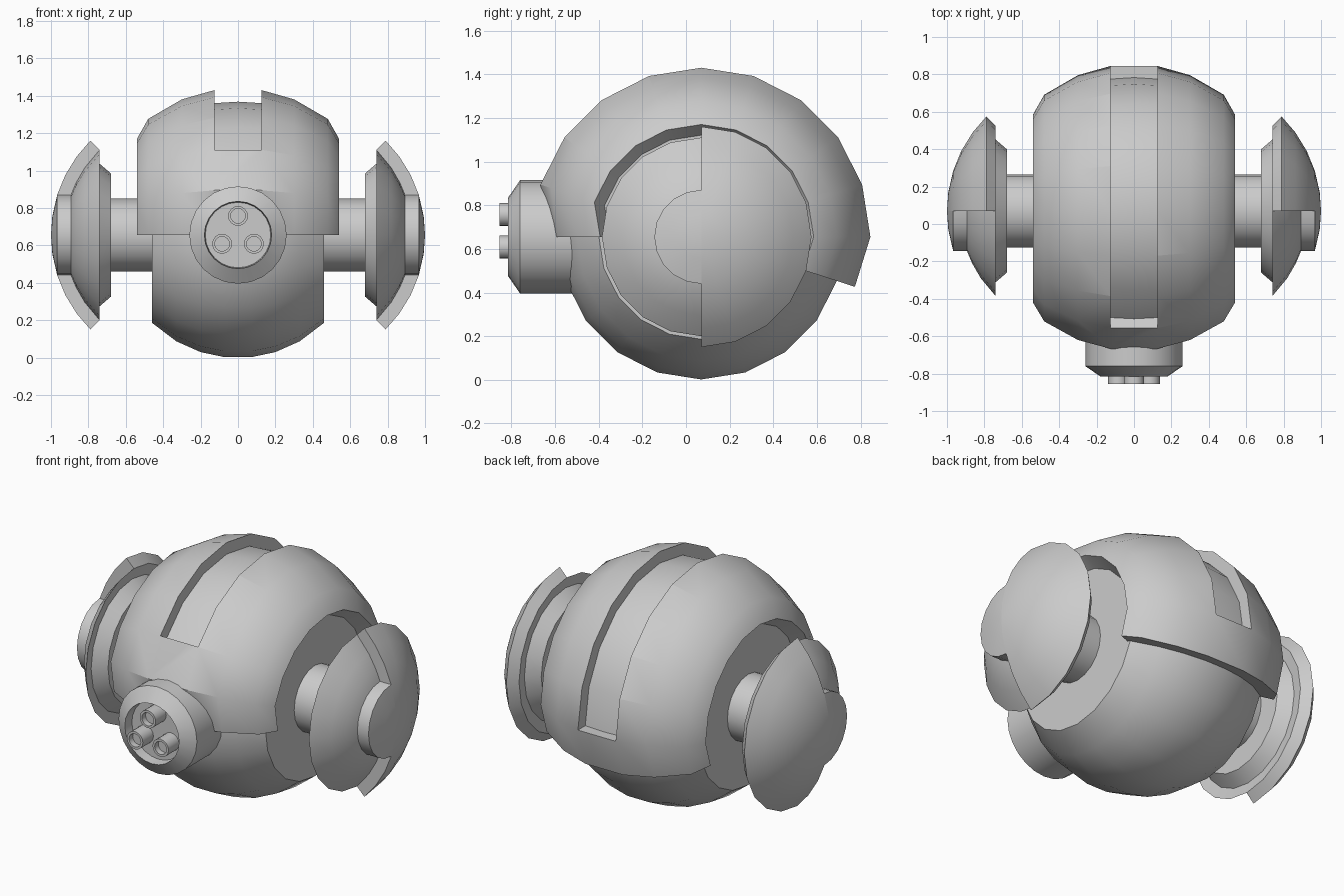
import bpy
import bmesh
from math import cos, sin, radians, sqrt
from mathutils import Vector

cube = bpy.data.objects.get("Cube")
if cube:
    bpy.data.objects.remove(cube, do_unlink=True)

grey = bpy.data.materials.new("plain_grey")
grey.use_nodes = True
GREY = (0.6, 0.6, 0.6, 1)
grey.diffuse_color = GREY
grey.node_tree.nodes["Principled BSDF"].inputs["Base Color"].default_value = GREY

CENTRE = Vector((0, 0.07, 0.655))


def smooth(obj, angle=35):
    bpy.ops.object.select_all(action='DESELECT')
    obj.select_set(True)
    bpy.context.view_layer.objects.active = obj
    bpy.ops.object.shade_smooth_by_angle(angle=radians(angle))


def lathe(name, profile, axis='X', centre=CENTRE, start=0, step=18, count=20, taper=None):
    """Turn a closed (along, radius) profile; partial turns get end caps."""
    full = abs(step * count) == 360
    bm = bmesh.new()
    rings = []
    for i in range(count if full else count + 1):
        a = radians(start + step * i)
        k = (taper or {}).get(i, 1)
        ring = []
        for t, r in profile:
            u, w = r * k * cos(a), r * k * sin(a)
            ring.append(bm.verts.new(centre + Vector((t, u, w) if axis == 'X' else (u, t, w))))
        rings.append(ring)
    n = len(profile)
    for i in range(count):
        p, q = rings[i], rings[(i + 1) % len(rings)]
        for j in range(n):
            m = (j + 1) % n
            if profile[j][1] == 0 and profile[m][1] == 0:
                continue
            bm.faces.new((p[j], p[m], q[m], q[j]))
    if not full:
        bm.faces.new(rings[0])
        bm.faces.new(rings[-1])
    bmesh.ops.remove_doubles(bm, verts=bm.verts, dist=0.0002)
    bmesh.ops.dissolve_degenerate(bm, edges=bm.edges, dist=0.0002)
    bmesh.ops.recalc_face_normals(bm, faces=bm.faces)
    mesh = bpy.data.meshes.new(name)
    bm.to_mesh(mesh)
    bm.free()
    mesh.materials.append(grey)
    obj = bpy.data.objects.new(name, mesh)
    bpy.context.collection.objects.link(obj)
    smooth(obj)
    return obj


def arc(radius, xs):
    return [(x, sqrt(radius ** 2 - x ** 2)) for x in xs]


def dome(radius, rs):
    """Profile of an ear dome, centred a little way out along x."""
    return [(0.29 + sqrt(radius ** 2 - r ** 2), r) for r in rs]


# Inner ball with flat sides
ball_xs = [-0.46, -0.33, -0.2, -0.07, 0.07, 0.2, 0.33, 0.46]
lathe("body_ball", [(-0.46, 0)] + arc(0.657, ball_xs) + [(0.46, 0)])

# Armoured shell over the top, open at the sides and underneath
half = arc(0.785, [0.125, 0.3, 0.48]) + [(0.54, 0.515), (0.45, 0.46)]
shell_profile = [(-x, r) for x, r in reversed(half)] + half + [(0, 0.6)]
shell = lathe("upper_shell", shell_profile, start=-18, count=11, taper={0: 0.955, 11: 0.9})

# Groove along the crown of the shell
w = 0.125
cutter = lathe("groove_cutter", [(-w, 0.705), (0, 0.713), (w, 0.705), (w, 1), (-w, 1)], count=8)
cutter.hide_render = True
bpy.context.view_layer.objects.active = shell
cut = shell.modifiers.new("groove", 'BOOLEAN')
cut.operation = 'DIFFERENCE'
cut.solver = 'EXACT'
cut.object = cutter
bpy.ops.object.modifier_apply(modifier=cut.name)
bpy.data.objects.remove(cutter, do_unlink=True)
smooth(shell)

# Axle through the ball
lathe("axle", [(-0.72, 0), (-0.72, 0.195), (0.72, 0.195), (0.72, 0)])

# Ear discs: drum and dome, with a raised cover on the back half and the hub
drum = [(0.68, 0), (0.68, 0.33), (0.75, 0.39)]
base = drum + dome(0.64, [0.455, 0.36, 0.28, 0.215, 0.1, 0])
cover = [(0.74, 0.455)] + dome(0.71, [0.505, 0.42, 0.32, 0.215, 0.1, 0]) + [(0.88, 0)]
hub = [(0.87, 0.215)] + dome(0.71, [0.215, 0.1, 0]) + [(0.87, 0)]
for side, s in (("left", 1), ("right", -1)):
    for part, prof, start, count in (("ear_base", base, 0, 20),
                                     ("ear_cover", cover, -90, 10),
                                     ("ear_hub", hub, 90, 10)):
        lathe(f"{side}_{part}", [(s * x, r) for x, r in prof], start=start, count=count)

# Snout with a recessed face
front = Vector((0, 0, 0.655))
lathe("snout", [(-0.4, 0), (-0.4, 0.26), (-0.76, 0.26), (-0.815, 0.18), (-0.755, 0.175),
                (-0.755, 0)], axis='Y', centre=front, step=15, count=24)

# Three small tubes in the snout
for i, (x, z) in enumerate([(0, 0.757), (-0.085, 0.608), (0.085, 0.608)]):
    lathe(f"snout_tube_{i + 1}", [(-0.74, 0), (-0.74, 0.053), (-0.855, 0.053), (-0.855, 0.039),
                                  (-0.82, 0.039), (-0.82, 0)],
          axis='Y', centre=Vector((x, 0, z)), step=22.5, count=16)
